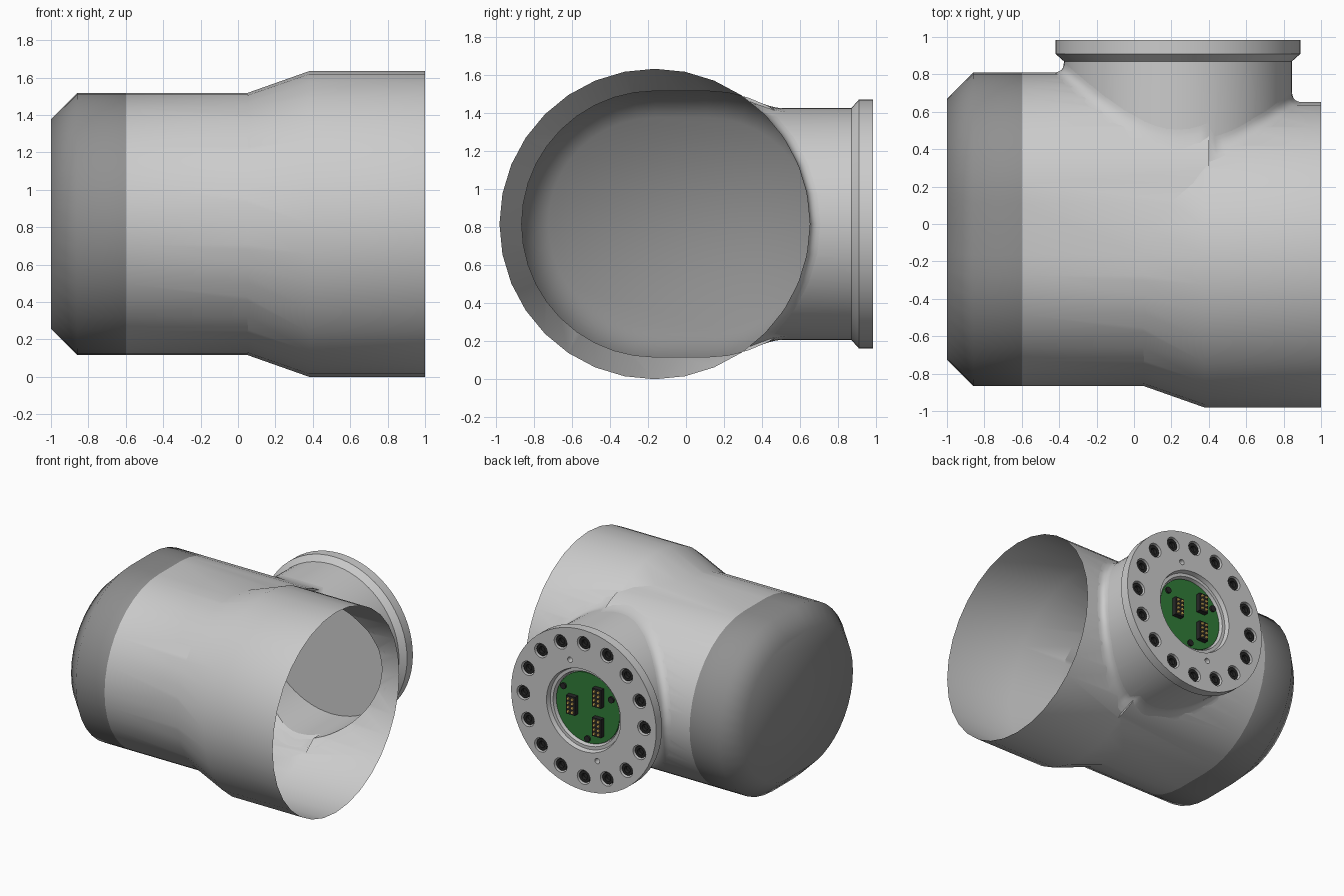
import bpy, bmesh
from math import sin, cos, pi, radians
from mathutils import Vector

if "Cube" in bpy.data.objects:
    bpy.data.objects.remove(bpy.data.objects["Cube"])

ZC = 0.817            # height of both axes
PX = 0.235            # x position of the side port
NECK_R = 0.61


def material(name, rgb):
    m = bpy.data.materials.new(name)
    m.diffuse_color = (*rgb, 1)
    m.use_nodes = True
    m.node_tree.nodes["Principled BSDF"].inputs["Base Color"].default_value = m.diffuse_color
    return m


DARK = material("dark_grey", (0.28, 0.28, 0.28))
BLACK = material("black", (0.02, 0.02, 0.02))
GREEN = material("board_green", (0.03, 0.2, 0.04))
GOLD = material("gold", (0.75, 0.5, 0.12))


def oval(x, r, y0=-0.165, y1=0.11, n=20):
    """Section across x: two half circles joined by straight sides."""
    return [(x, (y0 if s else y1) + r * sin(a) * (-1 if s else 1),
             ZC + r * cos(a) * (-1 if s else 1))
            for s in (0, 1) for a in [pi * i / n for i in range(n + 1)]]


def ring_x(x, r, n=32):
    return [(x, -0.165 + r * sin(2 * pi * i / n), ZC + r * cos(2 * pi * i / n)) for i in range(n)]


def ring_y(y, r, n=64, cx=PX, cz=ZC):
    return [(cx + r * sin(2 * pi * i / n), y, cz + r * cos(2 * pi * i / n)) for i in range(n)]


def add_skin(bm, rings, cap0=True, cap1=True, closed=True):
    rows = [[bm.verts.new(p) for p in r] for r in rings]
    n = len(rows[0])
    for a, b in zip(rows, rows[1:]):
        for i in range(n):
            bm.faces.new((a[i], a[(i + 1) % n], b[(i + 1) % n], b[i]))
    if cap0:
        bm.faces.new(rows[0])
    if cap1:
        bm.faces.new(rows[-1])


def add_block(bm, x, z, w, h, y0, y1):
    add_skin(bm, [[(x + sx * w / 2, y, z + sz * h / 2)
                   for sx, sz in ((-1, -1), (1, -1), (1, 1), (-1, 1))] for y in (y0, y1)])


def finish(bm, name, mat=None, angle=30):
    bmesh.ops.recalc_face_normals(bm, faces=bm.faces)
    me = bpy.data.meshes.new(name)
    bm.to_mesh(me)
    bm.free()
    ob = bpy.data.objects.new(name, me)
    bpy.context.collection.objects.link(ob)
    if mat:
        me.materials.append(mat)
    smooth(ob, angle)
    return ob


def smooth(ob, angle=30):
    bpy.ops.object.select_all(action='DESELECT')
    ob.select_set(True)
    bpy.context.view_layer.objects.active = ob
    bpy.ops.object.shade_smooth_by_angle(angle=radians(angle))


def skin(name, rings, mat=None, angle=30, **kw):
    bm = bmesh.new()
    add_skin(bm, rings, **kw)
    return finish(bm, name, mat, angle)


def boolean(ob, other, op):
    m = ob.modifiers.new("bool", 'BOOLEAN')
    m.operation, m.solver, m.object = op, 'EXACT', other
    bpy.context.view_layer.objects.active = ob
    bpy.ops.object.modifier_apply(modifier=m.name)
    bpy.data.objects.remove(other)


# Housing: oval barrel joined to the wider round barrel
body = skin("housing", [oval(-0.6, 0.70), oval(0.4, 0.70)])
wide = skin("wide_barrel", [ring_x(0.0, 0.683), ring_x(0.38, 0.817), ring_x(1.0, 0.817)])
boolean(body, wide, 'UNION')

# Fillet strip where the port neck meets the housing
N = 96


def surface_y(a, r):
    hit, loc, _, _ = body.ray_cast(Vector((PX + r * sin(a), 3, ZC + r * cos(a))), Vector((0, -1, 0)))
    return loc.y if hit else 0.4


F = 0.055
strips = []
for k in range(7):
    t = k / 6
    row = []
    for i in range(N):
        a = 2 * pi * i / N
        y = surface_y(a, NECK_R)
        p0, p2 = (NECK_R, y + F), (NECK_R + F, surface_y(a, NECK_R + F))
        r = (1 - t * t) * NECK_R + t * t * p2[0]
        h = (1 - t) ** 2 * p0[1] + 2 * t * (1 - t) * y + t * t * p2[1]
        row.append((PX + r * sin(a), h, ZC + r * cos(a)))
    strips.append(row)
skin("neck_fillet", strips, angle=50, cap0=False, cap1=False)

# Port neck, then open the ends of the shell
neck = skin("port_neck", [ring_y(0.0, NECK_R), ring_y(0.87, NECK_R)])
boolean(body, neck, 'UNION')
bm = bmesh.new()
bm.from_mesh(body.data)
ends = [f for f in bm.faces
        if all(v.co.x > 0.999 for v in f.verts) or all(v.co.x < -0.599 for v in f.verts)
        or all(v.co.y > 0.869 for v in f.verts)]
bmesh.ops.delete(bm, geom=ends, context='FACES')
bm.to_mesh(body.data)
bm.free()
smooth(body)

# Dark end cap with chamfered rim
skin("end_cap", [oval(-0.6, 0.70), oval(-0.86, 0.70), oval(-1.0, 0.56)], DARK, angle=50, cap0=False)

# Flange with central pocket, bolt holes and two pin holes
flange = skin("flange", [ring_y(0.87, 0.61), ring_y(0.91, 0.655), ring_y(0.985, 0.655),
                         ring_y(0.985, 0.335), ring_y(0.95, 0.325), ring_y(0.95, 0.30), ring_y(0.915, 0.29)])
bolts = [(PX + 0.545 * sin(2 * pi * i / 16), ZC + 0.545 * cos(2 * pi * i / 16)) for i in range(16)]
pins = [(PX + s * 0.40 * sin(radians(18)), ZC + s * 0.40 * cos(radians(18))) for s in (1, -1)]
bm = bmesh.new()
for pts, r in ((bolts, 0.058), (pins, 0.022)):
    for x, z in pts:
        add_skin(bm, [ring_y(y, r, 20, x, z) for y in (0.93, 1.05)])
boolean(flange, finish(bm, "hole_cutter"), 'DIFFERENCE')
smooth(flange)

# Socket screws in the bolt holes
bm = bmesh.new()
for x, z in bolts:
    add_skin(bm, [ring_y(y, r, 16, x, z) for y, r in
                  ((0.931, 0.048), (0.972, 0.048), (0.972, 0.026), (0.945, 0.026))])
finish(bm, "bolts", BLACK)

# Circuit board with screws, connectors and gold pins
skin("circuit_board", [ring_y(0.916, 0.285), ring_y(0.93, 0.285)], GREEN)
bm = bmesh.new()
for i in range(3):
    a = pi + 2 * pi * i / 3
    add_skin(bm, [ring_y(y, 0.025, 16, PX + 0.25 * sin(a), ZC + 0.25 * cos(a)) for y in (0.93, 0.945)])
finish(bm, "board_screws", BLACK)
blocks, contacts = bmesh.new(), bmesh.new()
for x, z in ((0.13, 0.0), (-0.105, 0.12), (-0.105, -0.12)):
    add_block(blocks, PX + x, ZC + z, 0.08, 0.15, 0.93, 0.97)
    for i in range(4):
        for s in (-1, 1):
            add_skin(contacts, [ring_y(y, 0.011, 10, PX + x + s * 0.019, ZC + z + (i - 1.5) * 0.035)
                                for y in (0.97, 0.98)])
finish(blocks, "connectors", BLACK)
finish(contacts, "connector_pins", GOLD)
